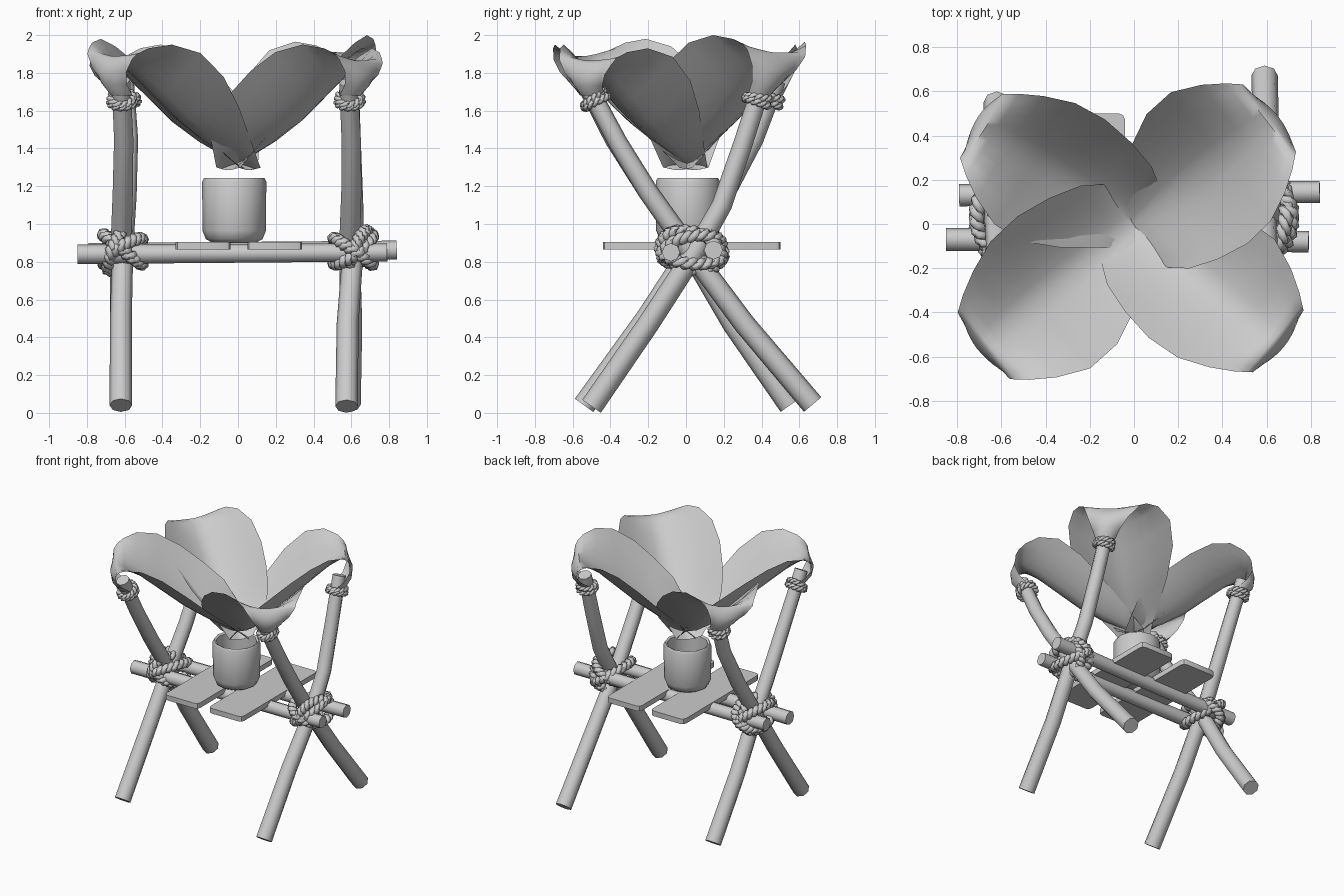
import bpy, bmesh, math
from mathutils import Vector as V

if "Cube" in bpy.data.objects:
    bpy.data.objects.remove(bpy.data.objects["Cube"])

def finish(name, bm, angle=40):
    bmesh.ops.recalc_face_normals(bm, faces=bm.faces)
    me = bpy.data.meshes.new(name)
    bm.to_mesh(me)
    bm.free()
    ob = bpy.data.objects.new(name, me)
    bpy.context.collection.objects.link(ob)
    bpy.ops.object.select_all(action='DESELECT')
    ob.select_set(True)
    bpy.context.view_layer.objects.active = ob
    bpy.ops.object.shade_smooth_by_angle(angle=math.radians(angle))
    return ob

def grid(bm, rows, close_u=False, close_v=False):
    vs = [[bm.verts.new(p) for p in r] for r in rows]
    n, m = len(vs), len(vs[0])
    for i in range(n if close_u else n - 1):
        for j in range(m if close_v else m - 1):
            a, b = (i + 1) % n, (j + 1) % m
            bm.faces.new((vs[i][j], vs[i][b], vs[a][b], vs[a][j]))
    return vs

def tube(bm, path, radii, sides, ref, closed=False):
    n, rows = len(path), []
    for i, p in enumerate(path):
        a = path[(i - 1) % n] if closed or i > 0 else p
        b = path[(i + 1) % n] if closed or i < n - 1 else p
        t = (b - a).normalized()
        u = (ref - t * ref.dot(t)).normalized()
        w = t.cross(u)
        rows.append([p + radii[i] * (u * math.cos(k * math.tau / sides) + w * math.sin(k * math.tau / sides))
                     for k in range(sides)])
    vs = grid(bm, rows, closed, True)
    if not closed:
        bm.faces.new(vs[0])
        bm.faces.new(vs[-1])

def rope(name, loops, thick, twists, steps=72):
    # each loop: centre, two half axes; two strands twisted together
    bm = bmesh.new()
    for c, u, v in loops:
        c, u, v = V(c), V(u), V(v)
        nrm = u.cross(v).normalized()
        for ph in (0, math.pi):
            pts = []
            for i in range(steps):
                t = math.tau * i / steps
                o = u * math.cos(t) + v * math.sin(t)
                a = twists * t + ph
                pts.append(c + o + thick * .5 * (math.cos(a) * o.normalized() + math.sin(a) * nrm))
            tube(bm, pts, [thick * .56] * steps, 6, nrm, True)
    finish(name, bm, 60)

def pole(name, pts, r0, r1, ref):
    bm = bmesh.new()
    n = len(pts)
    tube(bm, [V(p) for p in pts], [r0 + (r1 - r0) * i / (n - 1) for i in range(n)], 8, V(ref))
    finish(name, bm, 50)

# crossed leg poles
poles = {
    "right_pole_a": [(.575, -.50, .035), (.58, -.2, .47), (.61, .06, .87), (.61, .19, 1.1), (.60, .30, 1.42), (.59, .41, 1.76)],
    "right_pole_b": [(.59, .67, .045), (.60, .31, .47), (.59, .02, .86), (.60, -.2, 1.17), (.60, -.36, 1.43), (.585, -.53, 1.75)],
    "left_pole_a": [(-.62, -.54, .04), (-.62, -.21, .5), (-.61, .03, .87), (-.59, .20, 1.15), (-.58, .36, 1.45), (-.60, .48, 1.76)],
    "left_pole_b": [(-.62, .55, .04), (-.62, .25, .47), (-.62, .02, .86), (-.61, -.2, 1.17), (-.605, -.38, 1.45), (-.62, -.54, 1.76)],
}
for name, pts in poles.items():
    pole(name, pts, .06, .049, (1, 0, 0))

# horizontal bars
pole("front_bar", [(-.85, -.07, .84), (0, -.075, .845), (.79, -.08, .85)], .052, .048, (0, 0, 1))
pole("back_bar", [(-.79, .13, .85), (0, .135, .855), (.84, .145, .862)], .05, .05, (0, 0, 1))

# lashings at the crossings and below the pole tops
for side, x in (("left", -.61), ("right", .61)):
    s = 1 if x > 0 else -1
    rope(side + "_lashing", [
        ((x, .03, .865), (.10, .02, .075 * s), (-.02, .155, .02)),
        ((x, .03, .855), (.10, -.02, -.065 * s), (.02, .165, -.02)),
        ((x + .03 * s, .03, .86), (.05, .05, .085), (0, .15, -.06))], .036, 11)
for name, pts in poles.items():
    a, b = V(pts[-2]), V(pts[-1])
    d = (b - a).normalized()
    c = a + d * ((1.645 - a.z) / d.z)
    u = V((1, 0, 0))
    u = (u - d * u.dot(d)).normalized()
    w = d.cross(u)
    rope(name + "_top_ring", [(c, u * .063, w * .063), (c + d * .026, u * .06, w * .06 + d * .012)], .022, 6, 40)

# seat planks
for name, x in (("left_plank", -.185), ("right_plank", .195)):
    bm = bmesh.new()
    bmesh.ops.create_cube(bm, size=1)
    for v in bm.verts:
        v.co = V((x + v.co.x * .29, .03 + v.co.y * .94, .885 + v.co.z * .04))
    up = [e for e in bm.edges if abs(e.verts[0].co.z - e.verts[1].co.z) > .01]
    bmesh.ops.bevel(bm, geom=up, offset=.03, segments=2, affect='EDGES', profile=.5)
    finish(name, bm, 35)

# pot, lathed
profile = [(.0, .9), (.115, .9), (.15, .92), (.168, .965), (.17, 1.225), (.16, 1.243), (.145, 1.235), (.14, .96), (.0, .94)]
bm = bmesh.new()
grid(bm, [[V((-.02 + r * math.cos(k * math.tau / 12), .01 + r * math.sin(k * math.tau / 12), z))
           for k in range(12)] for r, z in profile], False, True)
bmesh.ops.remove_doubles(bm, verts=bm.verts, dist=1e-4)
finish("pot", bm, 40)

# trough shaped leaves: distance from centre, overlapping half width, tucked half width, midrib height, edge height
SECTIONS = [(-.07, .10, .09, 1.285, 1.30), (.0, .24, .13, 1.32, 1.46), (.08, .30, .18, 1.36, 1.58),
            (.22, .345, .27, 1.43, 1.69), (.38, .37, .34, 1.53, 1.81), (.54, .355, .35, 1.66, 1.91),
            (.68, .295, .295, 1.775, 1.95), (.78, .235, .235, 1.845, 1.93), (.825, .20, .20, 1.875, 1.90),
            (.845, .185, .185, 1.865, 1.87)]
COLS = 11

def leaf(name, corner, top, over, under, lift_over, lift_under):
    d = V((corner[0], corner[1], 0))
    k = d.length / .84
    d.normalize()
    p = V((-d.y, d.x, 0))
    span = [2 * j / (COLS - 1) - 1 for j in range(COLS)]
    rows = []
    for r, wo, wu, zm, ze in SECTIONS:
        full = max(wo, wu)
        row = []
        for v in span:
            off = v * (wo * over if v < 0 else wu * under)
            e = abs(v) * ((wo if v < 0 else wu) / full)
            lift = lift_over + (lift_under - lift_over) * (v + 1) / 2
            lift *= min(1, max(0, r + .07) / .4)
            row.append(d * r * k + p * off + V((0, 0, zm + (ze - zm) * e ** 1.4 + lift)))
        rows.append(row)
    # outer flap wrapping down around the pole top
    fold, neck = rows[-1], []
    for v in span:
        a = v * 1.9
        neck.append(V((top[0], top[1], 1.68)) + .062 * (d * math.cos(a) + p * math.sin(a)))
    for f in (.35, .7, 1):
        out = .045 * math.sin(f * math.pi)
        rows.append([a.lerp(b, f) + d * out for a, b in zip(fold, neck)])
    bm = bmesh.new()
    grid(bm, rows)
    finish(name, bm, 60)

leaf("front_left_leaf", (-.685, -.535), (-.61, -.50), .95, 1.12, .03, .0)
leaf("front_right_leaf", (.645, -.53), (.59, -.49), .96, 1.0, .0, -.02)
leaf("back_right_leaf", (.61, .475), (.59, .385), 1.04, 1.05, .05, .015)
leaf("back_left_leaf", (-.68, .45), (-.595, .45), .87, 1.0, .0, -.03)
